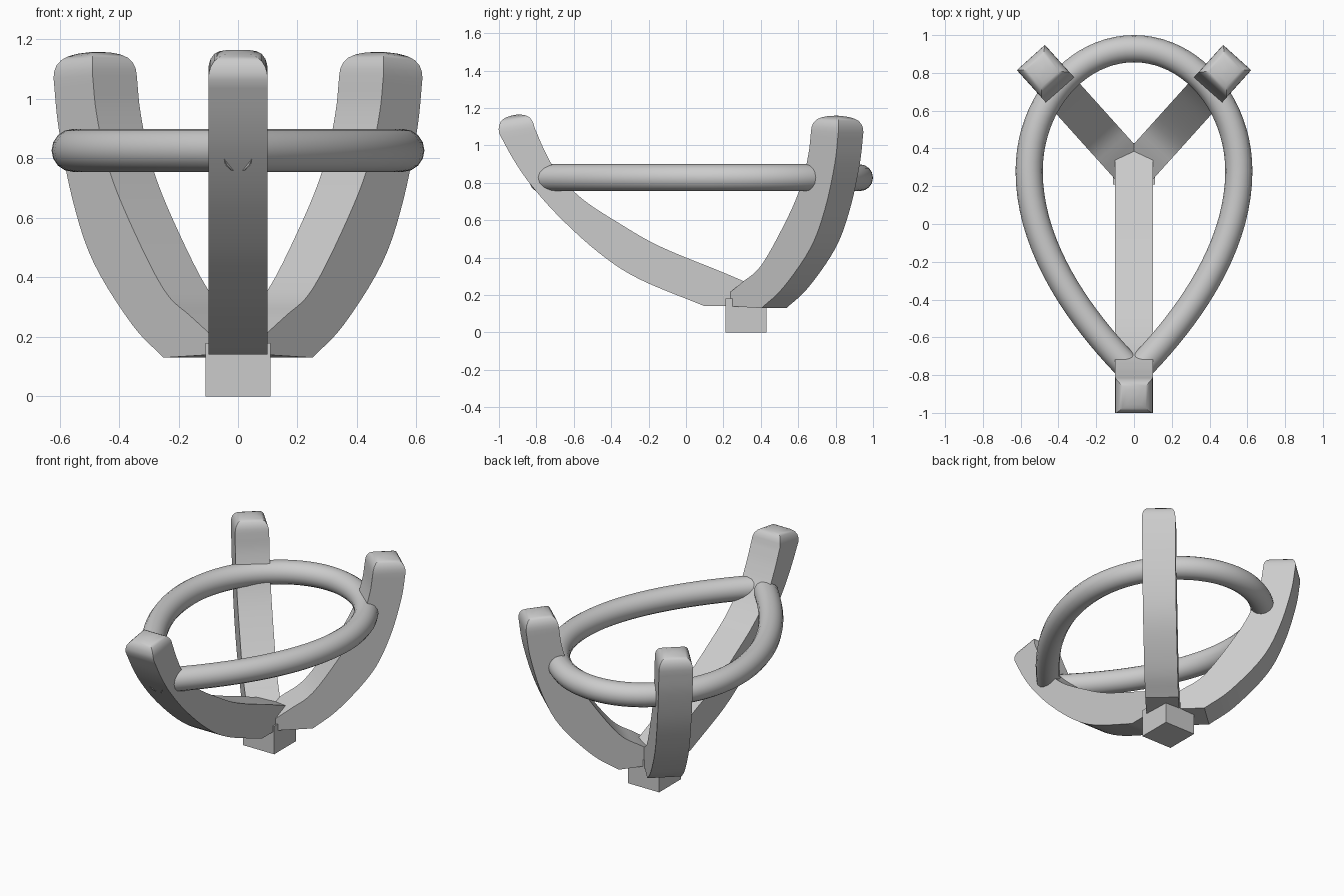
import bpy, bmesh, math
from mathutils import Vector

if "Cube" in bpy.data.objects:
    bpy.data.objects.remove(bpy.data.objects["Cube"])

HUB_Y = 0.275


def catmull(pts, steps=5):
    """Smooth curve through the points."""
    p = [2 * pts[0] - pts[1]] + pts + [2 * pts[-1] - pts[-2]]
    out = []
    for i in range(1, len(p) - 2):
        a, b, c, d = p[i - 1:i + 3]
        for k in range(steps):
            t = k / steps
            out.append(0.5 * (2 * b + (c - a) * t + (2 * a - 5 * b + 4 * c - d) * t * t
                              + (3 * b - a - 3 * c + d) * t ** 3))
    return out + [pts[-1]]


def prong(name, rails, angle, half_w=0.1):
    """Square bar lofted between an inner and outer rail (radius, height), with a domed tip."""
    inner = [Vector(r[:2]) for r in rails]
    outer = [Vector(r[2:]) for r in rails]
    pairs = list(zip([inner[0]] + catmull(inner[1:]), [outer[0]] + catmull(outer[1:])))
    sections = [(a, b, half_w) for a, b in pairs]
    a, b = pairs[-1]
    mid, across = (a + b) / 2, (b - a) / 2
    up = Vector((-across.y, across.x)).normalized()
    for h, s in ((.022, .98), (.042, .92), (.06, .8), (.072, .62), (.079, .4), (.083, .12)):
        c = mid + up * h
        sections.append((c - across * s, c + across * s, half_w * s))
    d = Vector((math.cos(angle), math.sin(angle), 0))
    side = Vector((-d.y, d.x, 0))
    bm = bmesh.new()
    loops = []
    for a, b, w in sections:
        loops.append([bm.verts.new(Vector((0, HUB_Y, p.y)) + d * p.x + side * s)
                      for p, s in ((a, -w), (a, w), (b, w), (b, -w))])
    for l0, l1 in zip(loops, loops[1:]):
        for i in range(4):
            j = (i + 1) % 4
            bm.faces.new((l0[i], l0[j], l1[j], l1[i]))
    bm.faces.new(loops[0])
    bm.faces.new(loops[-1])
    bmesh.ops.recalc_face_normals(bm, faces=bm.faces)
    me = bpy.data.meshes.new(name)
    bm.to_mesh(me)
    bm.free()
    ob = bpy.data.objects.new(name, me)
    bpy.context.collection.objects.link(ob)
    bpy.ops.object.select_all(action='DESELECT')
    ob.select_set(True)
    bpy.context.view_layer.objects.active = ob
    bpy.ops.object.shade_smooth_by_angle(angle=math.radians(30))


# Front prong: long sweep; given as (y, z) and turned into distance from the hub
front = [(.40, .235, .33, .14), (.2, .32, .1, .14), (-.14, .46, -.25, .285),
         (-.36, .585, -.465, .425), (-.55, .71, -.68, .62), (-.68, .84, -.83, .79),
         (-.755, .97, -.92, .92), (-.81, 1.095, -1.0, 1.065)]
prong("front_prong", [(HUB_Y - a, b, HUB_Y - c, d) for a, b, c, d in front], -math.pi / 2)

# Back prongs: short and steep, one each side
back = [(.03, .21, .03, .14), (.12, .265, .263, .13), (.263, .36, .42, .24),
        (.442, .60, .615, .45), (.545, .78, .72, .66), (.60, .95, .79, .90),
        (.62, 1.08, .816, 1.07)]
for name, deg in (("back_prong_right", 48), ("back_prong_left", 132)):
    prong(name, back, math.radians(deg))

# Teardrop ring: round tube with its point buried in the front prong
cu = bpy.data.curves.new("teardrop_ring", 'CURVE')
cu.dimensions = '3D'
cu.bevel_depth = 0.072
cu.bevel_resolution = 6
cu.resolution_u = 20
cu.use_fill_caps = True
sp = cu.splines.new('BEZIER')
knots = [((0, -.79), (.22, -1.01), (-.22, -.57)),
         ((-.555, .28), (-.555, -.17), (-.555, .64)),
         ((0, .928), (-.3, .928), (.3, .928)),
         ((.555, .28), (.555, .64), (.555, -.17)),
         ((0, -.79), (.22, -.57), (-.22, -1.01))]
sp.bezier_points.add(len(knots) - 1)
for bp, (co, left, right) in zip(sp.bezier_points, knots):
    bp.handle_left_type = bp.handle_right_type = 'FREE'
    bp.co, bp.handle_left, bp.handle_right = [(*v, .827) for v in (co, left, right)]
bpy.context.collection.objects.link(bpy.data.objects.new("teardrop_ring", cu))

# Base block under the hub
bpy.ops.mesh.primitive_cube_add(size=1, location=(0, .32, .09))
base = bpy.context.object
base.name = "base_block"
base.scale = (.22, .22, .18)
